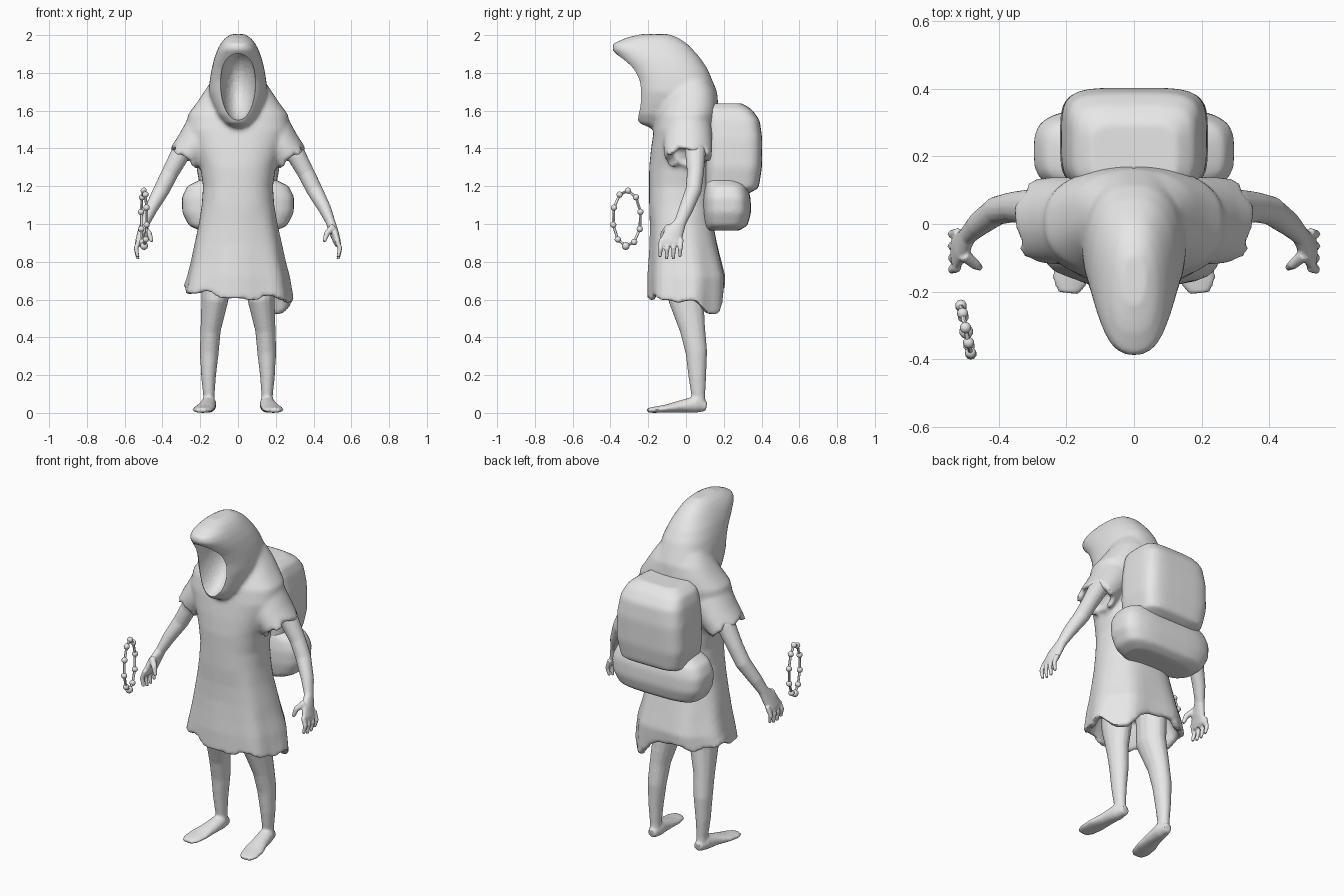
import bpy, bmesh
from math import sin, cos, pi, radians
from mathutils import Vector, Matrix

if "Cube" in bpy.data.objects:
    bpy.data.objects.remove(bpy.data.objects["Cube"])

GREY = (0.8, 0.8, 0.8, 1)
clay = bpy.data.materials.new("plain_grey")
clay.use_nodes = True
clay.diffuse_color = GREY
for node in clay.node_tree.nodes:
    if node.type == 'BSDF_PRINCIPLED':
        node.inputs["Base Color"].default_value = GREY


def power(v, e):
    return (1 if v >= 0 else -1) * abs(v) ** e


def section(z, rx, y0, y1, exp=2.4, n=40):
    """Horizontal rounded ring, half width rx, reaching from y0 to y1."""
    cy, ry = (y0 + y1) / 2, (y1 - y0) / 2
    return [Vector((rx * power(cos(2 * pi * i / n), 2 / exp),
                    cy + ry * power(sin(2 * pi * i / n), 2 / exp), z)) for i in range(n)]


def tube(points, n=14):
    """Rings across a path of (x, y, z, width, depth)."""
    rings = []
    for i, (x, y, z, a, b) in enumerate(points):
        before, after = points[max(i - 1, 0)], points[min(i + 1, len(points) - 1)]
        t = (Vector(after[:3]) - Vector(before[:3])).normalized()
        u = Vector((1, 0, 0))
        u = (u - t * u.dot(t)).normalized()
        v = t.cross(u)
        rings.append([Vector((x, y, z)) + u * a * cos(2 * pi * k / n) + v * b * sin(2 * pi * k / n)
                      for k in range(n)])
    return rings


def apply_modifier(ob, kind, **settings):
    bpy.ops.object.select_all(action='DESELECT')
    bpy.context.view_layer.objects.active = ob
    ob.select_set(True)
    mod = ob.modifiers.new(kind.lower(), kind)
    for key, value in settings.items():
        setattr(mod, key, value)
    bpy.ops.object.modifier_apply(modifier=mod.name)


def finish(ob):
    bpy.ops.object.select_all(action='DESELECT')
    bpy.context.view_layer.objects.active = ob
    ob.select_set(True)
    bpy.ops.object.shade_smooth_by_angle(angle=radians(45))


def build(name, lofts, voxel=0, smooth=0, mirror=1):
    """Skin every loft, then fuse them into one soft surface."""
    bm = bmesh.new()
    for rings in lofts:
        rows = [[bm.verts.new((p.x * mirror, p.y, p.z)) for p in ring] for ring in rings]
        n = len(rows[0])
        for low, high in zip(rows, rows[1:]):
            for i in range(n):
                j = (i + 1) % n
                bm.faces.new((low[i], low[j], high[j], high[i]))
        bm.faces.new(rows[0])
        bm.faces.new(rows[-1])
    bmesh.ops.recalc_face_normals(bm, faces=bm.faces)
    mesh = bpy.data.meshes.new(name)
    bm.to_mesh(mesh)
    bm.free()
    mesh.materials.append(clay)
    ob = bpy.data.objects.new(name, mesh)
    bpy.context.collection.objects.link(ob)
    if voxel:
        apply_modifier(ob, 'REMESH', mode='VOXEL', voxel_size=voxel)
        apply_modifier(ob, 'SMOOTH', factor=0.5, iterations=smooth)
    finish(ob)
    return ob


# Robe: hollow, folded skirt with a torn hem, rising to the shoulders
def hem_height(a):
    rag = 0.1 * max(0, cos(a - 0.7)) ** 8
    return 0.625 - rag - 0.025 * cos(a + 0.6) + 0.014 * sin(5 * a) + 0.008 * sin(11 * a)


def skirt(ring, fold, hem=False, scale=1):
    out = []
    for i, p in enumerate(ring):
        a = 2 * pi * i / len(ring)
        k = scale * (1 + fold * sin(7 * a + 0.6))
        out.append(Vector((p.x * k, p.y * k, hem_height(a) if hem else p.z)))
    return out


hem_ring = section(0.62, 0.29, -0.2, 0.205)
robe = [skirt(section(0.78, 0.24, -0.19, 0.19), 0.02, scale=0.8),
        skirt(hem_ring, 0.035, True, 0.87), skirt(hem_ring, 0.035, True)]
for z, rx, y0, y1, fold in [(0.72, 0.27, -0.2, 0.21, 0.03), (0.8, 0.25, -0.195, 0.19, 0.025),
                            (0.9, 0.23, -0.19, 0.165, 0.015), (1.0, 0.208, -0.19, 0.145, 0.01),
                            (1.1, 0.192, -0.195, 0.14, 0), (1.2, 0.185, -0.195, 0.14, 0),
                            (1.3, 0.2, -0.195, 0.145, 0), (1.4, 0.235, -0.185, 0.15, 0),
                            (1.5, 0.275, -0.17, 0.16, 0), (1.58, 0.265, -0.155, 0.17, 0),
                            (1.64, 0.22, -0.13, 0.17, 0), (1.7, 0.18, -0.1, 0.16, 0),
                            (1.76, 0.14, -0.08, 0.13, 0)]:
    robe.append(skirt(section(z, rx, y0, y1), fold))

# Hood: leans forward to a beak over the face
hood = [section(*s) for s in [(1.5, 0.05, -0.17, 0.1), (1.535, 0.08, -0.25, 0.12),
                              (1.58, 0.115, -0.265, 0.14), (1.64, 0.14, -0.265, 0.17),
                              (1.7, 0.155, -0.265, 0.165), (1.76, 0.15, -0.275, 0.14),
                              (1.82, 0.14, -0.305, 0.115), (1.88, 0.125, -0.355, 0.075),
                              (1.925, 0.108, -0.392, 0.035), (1.955, 0.092, -0.385, 0.005),
                              (1.985, 0.068, -0.32, -0.04), (2.005, 0.035, -0.24, -0.09)]]


# Sleeves: wide, torn and hollow at the end
def sleeve(side):
    rings = tube([(0.12, 0.01, 1.55, 0.13, 0.12), (0.18, 0.01, 1.475, 0.118, 0.13),
                  (0.235, 0.01, 1.41, 0.1, 0.13), (0.28, 0.01, 1.35, 0.095, 0.125)], 24)
    axis = Vector((0.6, 0, -0.8))
    rings[-1] = [p + axis * (0.012 * sin(5 * i) + 0.012 * sin(2.3 * i)) for i, p in enumerate(rings[-1])]
    mid = sum(rings[-1], Vector()) / 24
    rings.append([mid + (p - mid) * 0.7 for p in rings[-1]])
    rings.append([p - axis * 0.06 for p in rings[-1]])
    return [[Vector((p.x * side, p.y, p.z)) for p in ring] for ring in rings]


cloak = build("hooded_robe", [robe, hood, sleeve(1), sleeve(-1)], 0.012, 5)

# Face opening, scooped out of the hood
bm = bmesh.new()
bmesh.ops.create_uvsphere(bm, u_segments=40, v_segments=28, radius=1,
                          matrix=Matrix.Translation((0, -0.285, 1.735)) @ Matrix.Rotation(radians(17), 4, 'X')
                          @ Matrix.Diagonal((0.095, 0.2, 0.188, 1)))
scoop_mesh = bpy.data.meshes.new("face_scoop")
bm.to_mesh(scoop_mesh)
bm.free()
scoop_mesh.materials.append(clay)
scoop = bpy.data.objects.new("face_scoop", scoop_mesh)
bpy.context.collection.objects.link(scoop)
scoop.hide_render = True
apply_modifier(cloak, 'BOOLEAN', operation='DIFFERENCE', solver='EXACT', object=scoop)
bpy.data.objects.remove(scoop)
finish(cloak)

# Backpack and the roll slung under it
build("backpack", [[section(*s, 4.5) for s in [
    (1.16, 0.15, 0.12, 0.33), (1.19, 0.2, 0.1, 0.385), (1.3, 0.22, 0.1, 0.402), (1.45, 0.215, 0.1, 0.404),
    (1.55, 0.2, 0.1, 0.39), (1.605, 0.18, 0.1, 0.35), (1.638, 0.13, 0.12, 0.3)]]], 0.014, 6)
build("bedroll", [[section(*s, 3.5) for s in [
    (0.965, 0.2, 0.11, 0.28), (0.99, 0.26, 0.1, 0.325), (1.06, 0.295, 0.09, 0.345), (1.14, 0.298, 0.09, 0.342),
    (1.2, 0.27, 0.1, 0.325), (1.24, 0.19, 0.11, 0.28)]]], 0.014, 6)

# Limbs, mirrored to both sides
arm = tube([(0.2, 0.03, 1.52, 0.06, 0.06), (0.3, 0.05, 1.38, 0.052, 0.055), (0.36, 0.05, 1.27, 0.045, 0.045),
            (0.405, 0.04, 1.18, 0.043, 0.043), (0.46, 0.0, 1.08, 0.034, 0.038), (0.49, -0.03, 1.01, 0.025, 0.032),
            (0.51, -0.065, 0.95, 0.024, 0.052), (0.525, -0.08, 0.905, 0.02, 0.06), (0.53, -0.08, 0.885, 0.015, 0.055)])
fingers = []
for i in range(4):
    y = -0.13 + 0.035 * i
    drop = 0.012 if i in (1, 2) else 0
    fingers.append(tube([(0.522, y, 0.92, 0.014, 0.014), (0.54, y - 0.005, 0.87, 0.013, 0.013),
                         (0.53, y - 0.008, 0.825 - drop, 0.009, 0.009)], 8))
thumb = tube([(0.505, -0.09, 0.985, 0.02, 0.02), (0.47, -0.12, 0.95, 0.016, 0.016),
              (0.456, -0.13, 0.905, 0.01, 0.01)], 8)
leg = tube([(0.12, 0.0, 0.85, 0.075, 0.1), (0.122, 0.0, 0.6, 0.072, 0.095), (0.145, 0.035, 0.44, 0.054, 0.068),
            (0.152, 0.055, 0.32, 0.05, 0.058), (0.156, 0.06, 0.19, 0.039, 0.047),
            (0.154, 0.065, 0.09, 0.03, 0.037), (0.153, 0.065, 0.03, 0.033, 0.04)])
foot = tube([(0.15, 0.108, 0.033, 0.025, 0.025), (0.155, 0.05, 0.045, 0.042, 0.045), (0.165, -0.03, 0.034, 0.047, 0.032),
             (0.18, -0.11, 0.022, 0.058, 0.021), (0.19, -0.17, 0.016, 0.053, 0.016), (0.194, -0.205, 0.013, 0.032, 0.012)])
for side, label in ((1, "left"), (-1, "right")):
    build(label + "_arm", [arm, thumb] + fingers, 0.006, 2, side)
    build(label + "_leg", [leg, foot], 0.008, 3, side)

# Loop of beads on a cord, floating by the right hand
beads = []
for i in range(10):
    a = 2 * pi * i / 10 + 0.08
    beads.append(Vector((-0.498 - 0.015 * sin(a), -0.313 + 0.074 * sin(a), 1.03 + 0.147 * cos(a))))
build("bead_cord", [tube([(*p, 0.007, 0.007), (*q, 0.007, 0.007)], 8)
                    for p, q in zip(beads, beads[1:] + beads[:1])])
bm = bmesh.new()
for i, p in enumerate(beads):
    bmesh.ops.create_icosphere(bm, subdivisions=2, radius=0.021 if i == 5 else 0.017,
                               matrix=Matrix.Translation(p))
bead_mesh = bpy.data.meshes.new("beads")
bm.to_mesh(bead_mesh)
bm.free()
bead_mesh.materials.append(clay)
bead_object = bpy.data.objects.new("beads", bead_mesh)
bpy.context.collection.objects.link(bead_object)
finish(bead_object)
